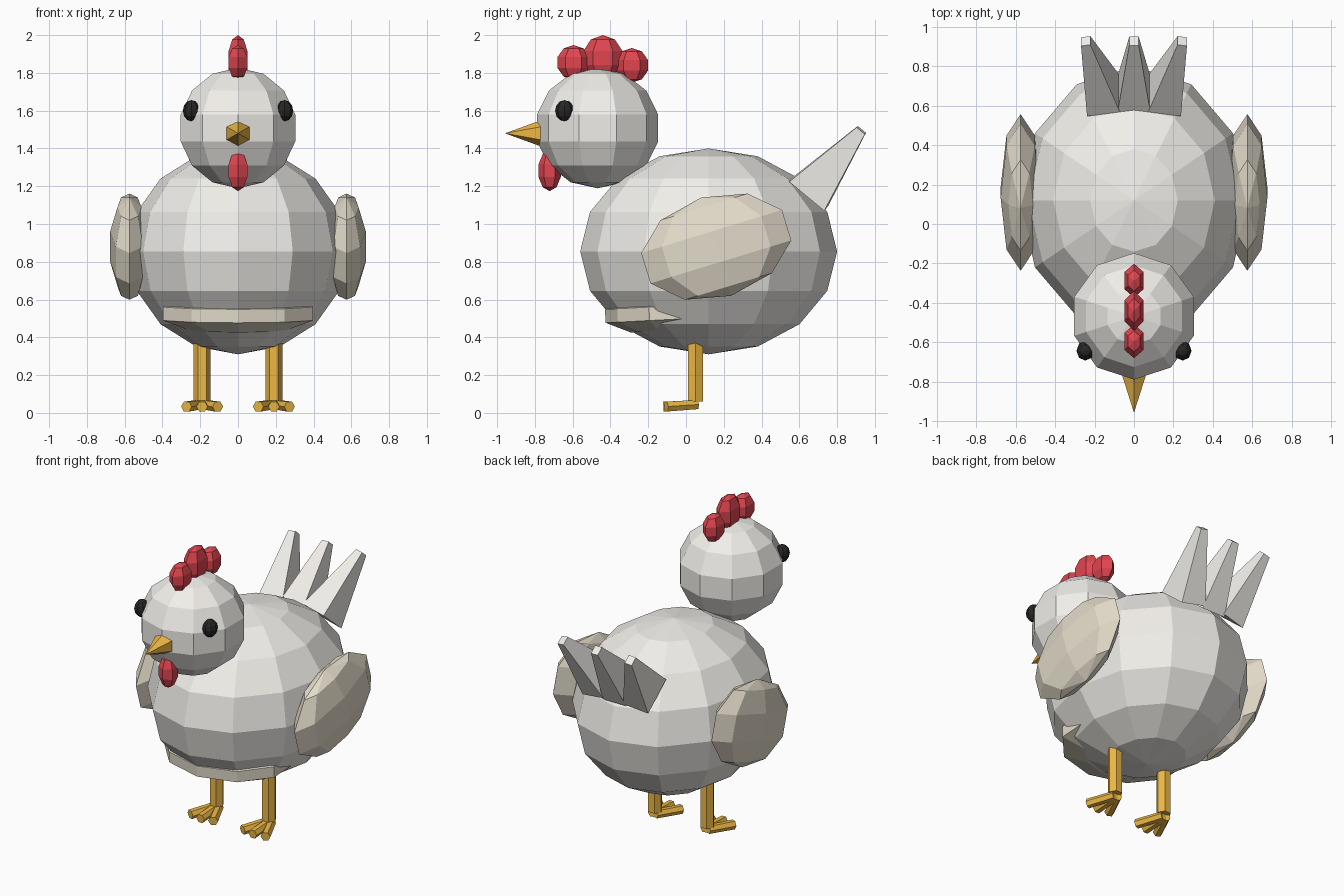
import bpy, bmesh
from math import sin, cos, pi, radians
from mathutils import Vector, Matrix

if "Cube" in bpy.data.objects:
    bpy.data.objects.remove(bpy.data.objects["Cube"])


def material(name, rgb):
    m = bpy.data.materials.new(name)
    m.diffuse_color = (*rgb, 1)
    m.use_nodes = True
    m.node_tree.nodes["Principled BSDF"].inputs["Base Color"].default_value = m.diffuse_color
    return m


WHITE = material("white_feather", (0.88, 0.86, 0.82))
CREAM = material("cream_feather", (0.78, 0.72, 0.60))
RED = material("red_skin", (0.75, 0.06, 0.08))
ORANGE = material("orange_skin", (0.85, 0.48, 0.06))
BLACK = material("black_eye", (0.02, 0.02, 0.02))


def finish(bm, name, mat):
    bmesh.ops.recalc_face_normals(bm, faces=bm.faces)
    me = bpy.data.meshes.new(name)
    bm.to_mesh(me)
    bm.free()
    me.materials.append(mat)
    ob = bpy.data.objects.new(name, me)
    bpy.context.collection.objects.link(ob)
    return ob


def bridge(bm, a, b):
    n = len(a)
    for i in range(n):
        bm.faces.new((a[i], a[(i + 1) % n], b[(i + 1) % n], b[i]))


def ball(name, loc, size, segs, rings, mat, tilt=0):
    """Low-poly ellipsoid with a column of vertices facing -y; tilt about x."""
    bm = bmesh.new()
    rows = []
    for r in range(1, rings):
        t = pi * r / rings
        rows.append([bm.verts.new((sin(t) * cos(2 * pi * k / segs - pi / 2),
                                   sin(t) * sin(2 * pi * k / segs - pi / 2),
                                   cos(t))) for k in range(segs)])
    for a, b in zip(rows, rows[1:]):
        bridge(bm, a, b)
    for row, z in ((rows[0], 1), (rows[-1], -1)):
        pole = bm.verts.new((0, 0, z))
        for i in range(segs):
            bm.faces.new((row[i], row[(i + 1) % segs], pole))
    bm.transform(Matrix.Translation(loc) @ Matrix.Rotation(radians(tilt), 4, 'X')
                 @ Matrix.Diagonal((*size, 1)))
    return finish(bm, name, mat)


def taper(name, p, q, r1, r2, sides, mat, phase=0.0):
    """Tapered prism from p to q; r1 and r2 are (across x, depth) radii."""
    p, q = Vector(p), Vector(q)
    axis = (q - p).normalized()
    u = Vector((1, 0, 0))
    u = (u - axis * u.dot(axis)).normalized()
    v = axis.cross(u)
    bm = bmesh.new()
    ends = []
    for c, (ru, rv) in ((p, r1), (q, r2)):
        ring = [bm.verts.new(c + u * ru * cos(phase + 2 * pi * k / sides)
                             + v * rv * sin(phase + 2 * pi * k / sides))
                for k in range(sides)]
        bm.faces.new(ring)
        ends.append(ring)
    bridge(bm, *ends)
    return finish(bm, name, mat)


# Body, belly patch and head
ball("body", (0, 0.12, 0.855), (0.58, 0.68, 0.545), 12, 8, WHITE)
ball("belly", (0, -0.09, 0.53), (0.44, 0.355, 0.115), 10, 5, CREAM, 3)
ball("head", (0, -0.468, 1.508), (0.327, 0.329, 0.319), 10, 7, WHITE)

# Beak and wattle
taper("beak", (0, -0.766, 1.48), (0, -0.955, 1.48), (0.07, 0.07),
      (0.001, 0.001), 6, ORANGE, pi / 2)
ball("wattle", (0, -0.722, 1.282), (0.06, 0.062, 0.108), 6, 5, RED)

# Comb
for part, y, z, ry, rz in (("front", -0.595, 1.855, 0.09, 0.092),
                           ("middle", -0.44, 1.88, 0.108, 0.12),
                           ("back", -0.287, 1.84, 0.09, 0.092)):
    ball("comb_" + part, (0, y, z), (0.06, ry, rz), 6, 5, RED)

# Tail feathers
for i in (-1, 0, 1):
    taper("tail_feather", (0.155 * i, 0.65, 1.16), (0.245 * i, 0.928, 1.497),
          (0.12, 0.17), (0.034, 0.04), 4, WHITE, pi / 4)

# Paired parts
for s in (-1, 1):
    ball("eye", (s * 0.247, -0.643, 1.6), (0.045, 0.05, 0.056), 8, 6, BLACK)
    ball("wing", (s * 0.575, 0.16, 0.88), (0.107, 0.41, 0.272), 8, 5, CREAM, 17)
    taper("leg", (s * 0.19, 0.05, 0.06), (s * 0.19, 0.05, 0.37),
          (0.045, 0.045), (0.045, 0.045), 6, ORANGE)
    for d in (-1, 0, 1):
        taper("toe", (s * 0.19 + d * 0.012, 0.058, 0.044),
              (s * 0.19 + d * 0.083, -0.12 + 0.015 * abs(d), 0.033),
              (0.028, 0.028), (0.03, 0.03), 6, ORANGE)
